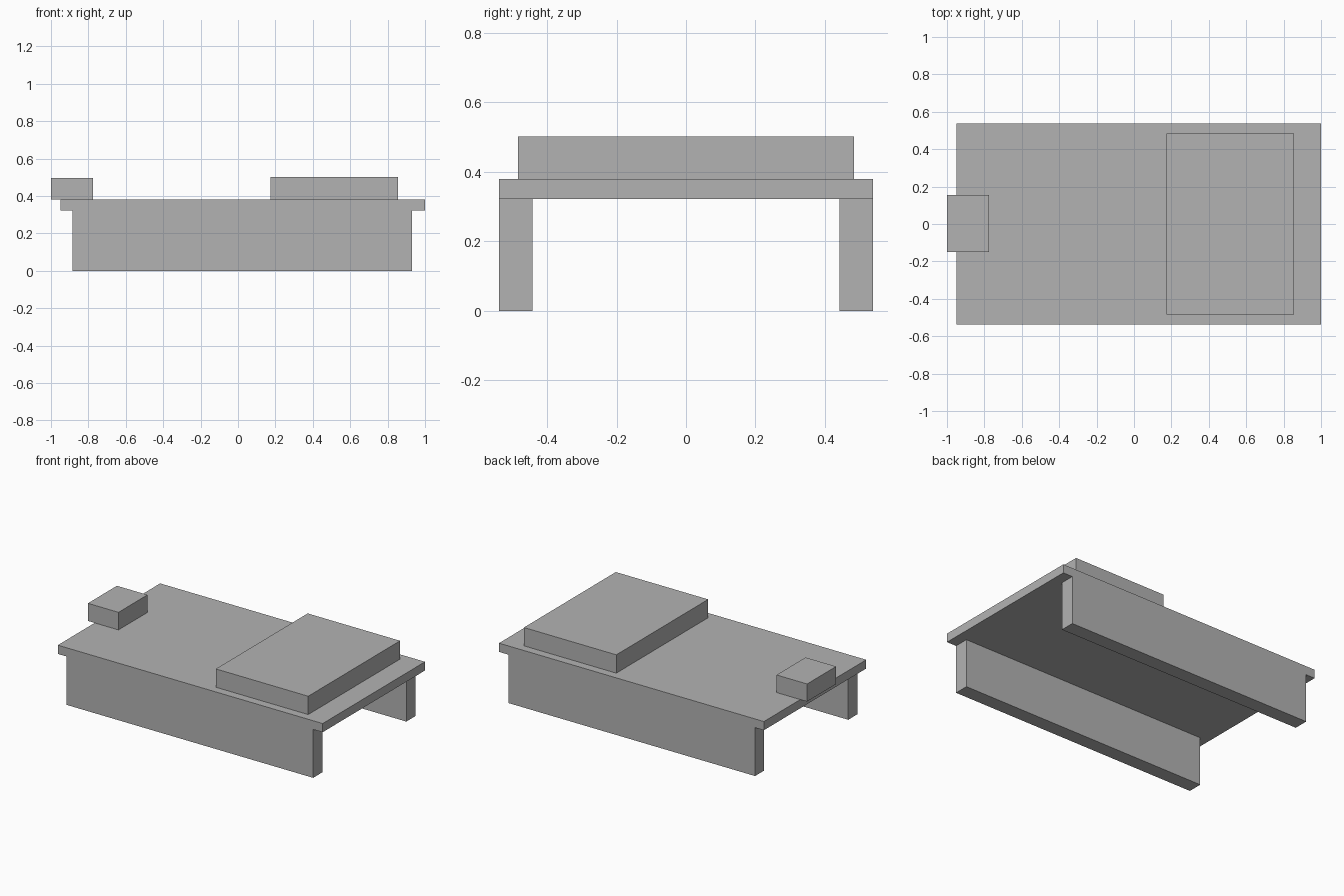
import bpy

# Remove the default cube
old = bpy.data.objects.get("Cube")
if old:
    bpy.data.objects.remove(old, do_unlink=True)

# Single plain grey
grey = bpy.data.materials.new("plain_grey")
grey.use_nodes = True
colour = (0.45, 0.45, 0.45, 1)
grey.diffuse_color = colour
grey.node_tree.nodes["Principled BSDF"].inputs["Base Color"].default_value = colour


def box(name, low, high):
    """Add a flat-shaded box between two opposite corners."""
    centre = [(a + b) / 2 for a, b in zip(low, high)]
    bpy.ops.mesh.primitive_cube_add(size=1, location=centre)
    obj = bpy.context.object
    obj.name = name
    obj.scale = [b - a for a, b in zip(low, high)]
    bpy.ops.object.transform_apply(location=False, rotation=False, scale=True)
    obj.data.materials.append(grey)
    return obj


# Table slab
UNDER, TOP, HALF = 0.322, 0.38, 0.538
box("table_top", (-0.95, -HALF, UNDER), (1, HALF, TOP))

# Long side supports, flush with the slab edges
box("front_support", (-0.885, -HALF, 0), (0.93, -0.442, UNDER))
box("back_support", (-0.885, 0.442, 0), (0.93, HALF, UNDER))

# Raised blocks on the slab
box("large_raised_block", (0.175, -0.483, TOP), (0.855, 0.483, 0.502))
box("small_end_block", (-1, -0.15, TOP), (-0.775, 0.155, 0.497))
